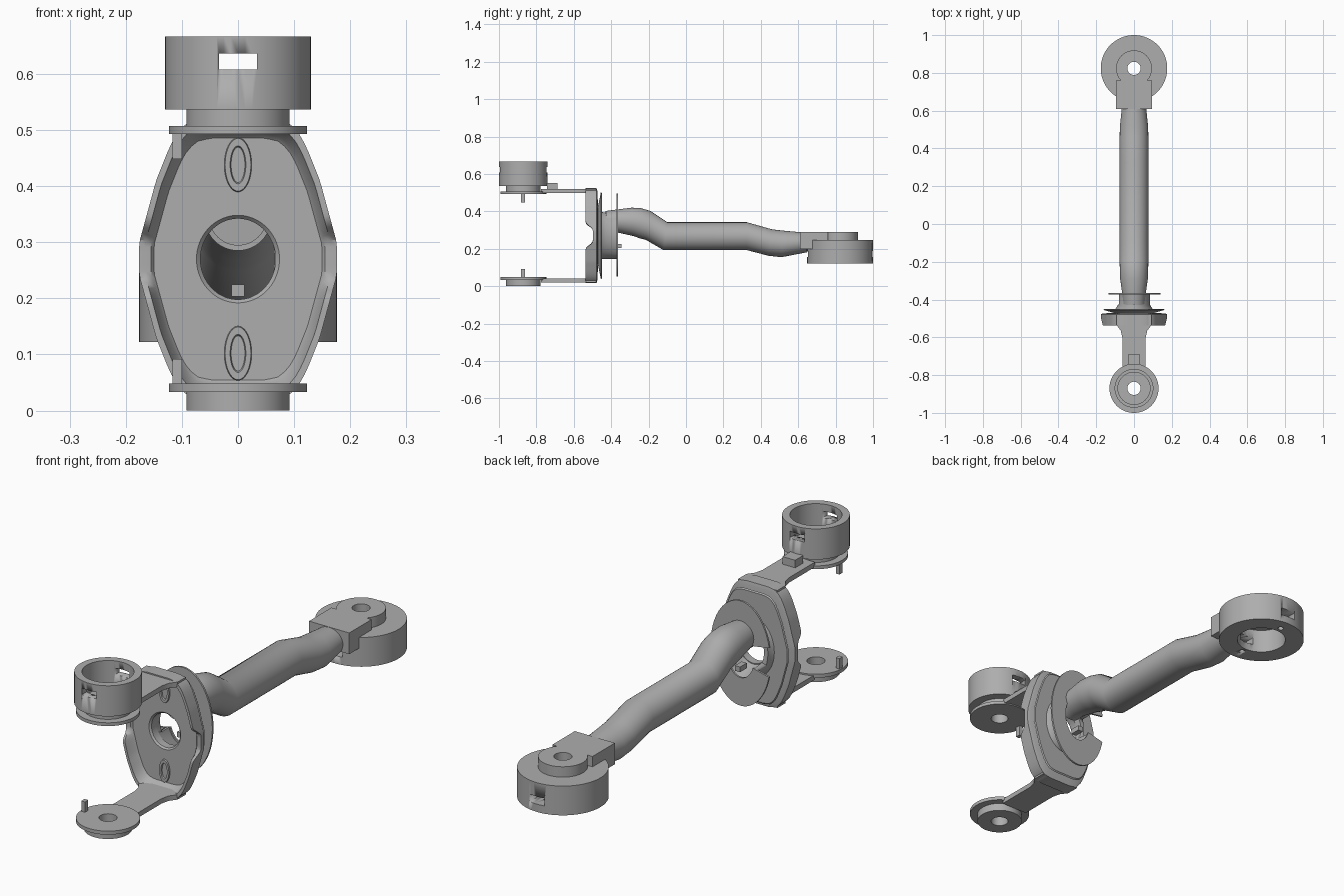
import bpy, bmesh, math
from mathutils import Vector

if "Cube" in bpy.data.objects:
    bpy.data.objects.remove(bpy.data.objects["Cube"])

grey = bpy.data.materials.new("plain grey")
grey.diffuse_color = (0.42, 0.42, 0.42, 1)
grey.use_nodes = True
grey.node_tree.nodes["Principled BSDF"].inputs["Base Color"].default_value = grey.diffuse_color
CZ = 0.27  # height of the yoke centre


def finish(name, bm, angle=35):
    bmesh.ops.recalc_face_normals(bm, faces=bm.faces)
    me = bpy.data.meshes.new(name)
    bm.to_mesh(me)
    bm.free()
    ob = bpy.data.objects.new(name, me)
    bpy.context.collection.objects.link(ob)
    me.materials.append(grey)
    bpy.ops.object.select_all(action='DESELECT')
    bpy.context.view_layer.objects.active = ob
    ob.select_set(True)
    bpy.ops.object.shade_smooth_by_angle(angle=math.radians(angle))
    return ob


def loft(name, rings, closed=False, caps=False, angle=35):
    bm = bmesh.new()
    vs = [[bm.verts.new(p) for p in r] for r in rings]
    n = len(vs[0])
    pairs = list(zip(vs, vs[1:])) + ([(vs[-1], vs[0])] if closed else [])
    for a, b in pairs:
        for i in range(n):
            j = (i + 1) % n
            bm.faces.new((a[i], a[j], b[j], b[i]))
    if caps:
        bm.faces.new(vs[0])
        bm.faces.new(vs[-1])
    return finish(name, bm, angle)


def lathe(name, cy, profile, n=64):
    t = [2 * math.pi * i / n for i in range(n)]
    return loft(name, [[(r * math.cos(a), cy + r * math.sin(a), z) for a in t]
                       for r, z in profile], closed=True)


def prism(name, outline, axis, lo, hi):
    """Extrude a 2D outline along axis 'y' (x,z points) or 'z' (x,y points)."""
    put = (lambda p, d: (p[0], d, p[1])) if axis == 'y' else (lambda p, d: (p[0], p[1], d))
    return loft(name, [[put(p, d) for p in outline] for d in (lo, hi)], caps=True)


def box(name, x0, x1, y0, y1, z0, z1):
    return prism(name, [(x0, y0), (x1, y0), (x1, y1), (x0, y1)], 'z', z0, z1)


def cut(ob, cutter):
    cutter.hide_render = True
    cutter.hide_viewport = True
    cutter.display_type = 'WIRE'
    m = ob.modifiers.new("cut", 'BOOLEAN')
    m.operation = 'DIFFERENCE'
    m.solver = 'EXACT'
    m.object = cutter


# --- Front cup, neck and collar, with window slots
cup = lathe("upper_cup", -0.87, [
    (0.035, 0.493), (0.123, 0.493), (0.123, 0.507), (0.092, 0.507), (0.092, 0.537),
    (0.13, 0.537), (0.13, 0.667), (0.1, 0.667), (0.1, 0.57), (0.085, 0.57),
    (0.085, 0.555), (0.035, 0.555)])
cut(cup, box("cup_slot_cutter", -0.034, 0.034, -1.1, -0.65, 0.608, 0.636))
lathe("lower_collar", -0.87, [(0.035, 0), (0.092, 0), (0.092, 0.033), (0.123, 0.033),
                              (0.123, 0.048), (0.035, 0.048)])

# --- Fork arms and locating pegs, mirrored about the yoke centre
half = [(0.062, -0.775), (0.062, -0.6), (0.07, -0.565), (0.092, -0.535), (0.092, -0.48)]
arm = half + [(-x, y) for x, y in reversed(half)]
for side, s in (("upper", 1), ("lower", -1)):
    prism(side + "_arm", arm, 'z', CZ + s * 0.228, CZ + s * 0.249)
    box(side + "_peg", -0.117, -0.1, -0.882, -0.86, *sorted((CZ + s * 0.178, CZ + s * 0.224)))
box("arm_block", -0.03, 0.03, -0.742, -0.688, 0.515, 0.551)

# --- Yoke: one lofted body with raised rim, dished floor, hole and rear flange
quarter = [(0.176, 0), (0.176, 0.03), (0.165, 0.07), (0.146, 0.14), (0.122, 0.2),
           (0.105, 0.23), (0.085, 0.247), (0.055, 0.254), (0, 0.254)]
right = [(x, -z) for x, z in reversed(quarter[1:])] + quarter
poly = right + [(-x, z) for x, z in reversed(right)][1:-1]
N = 96


def reach(a):
    """Distance from the centre to the outline in direction a."""
    d = Vector((math.cos(a), math.sin(a)))
    best = 0
    for i, p in enumerate(poly):
        p, q = Vector(p), Vector(poly[(i + 1) % len(poly)])
        e = q - p
        den = d.x * e.y - d.y * e.x
        if abs(den) > 1e-9:
            t = (p.x * e.y - p.y * e.x) / den
            u = (p.x * d.y - p.y * d.x) / den
            if t > 0 and -1e-6 <= u <= 1 + 1e-6:
                best = max(best, t)
    return best


ANG = [2 * math.pi * i / N for i in range(N)]
R = [reach(a) for a in ANG]


def rim_y(z):
    k = min(1, max(0, (abs(z) - 0.03) / 0.045))
    return -0.498 - 0.039 * k * k * (3 - 2 * k)


def yoke_ring(scale, y=None):
    return [(r * scale * math.cos(a), rim_y(r * math.sin(a)) if y is None else y,
             CZ + r * scale * math.sin(a)) for a, r in zip(ANG, R)]


def oval(rx, rz, y, cz=CZ, n=N):
    return [(rx * math.cos(2 * math.pi * i / n), y, cz + rz * math.sin(2 * math.pi * i / n))
            for i in range(n)]


loft("yoke", [yoke_ring(1, -0.478), yoke_ring(1), yoke_ring(0.94), yoke_ring(0.88, -0.497),
              yoke_ring(0.85, -0.49), oval(0.074, 0.078, -0.49), oval(0.067, 0.072, -0.483),
              oval(0.067, 0.072, -0.45), yoke_ring(0.9, -0.45), yoke_ring(0.92, -0.455),
              yoke_ring(0.62, -0.47), yoke_ring(0.94, -0.474)], closed=True)

# --- Oval sockets above and below the hole
for name, z in (("upper_socket", 0.438), ("lower_socket", 0.102)):
    loft(name, [oval(0.025, 0.049, -0.488, z, 40), oval(0.023, 0.047, -0.496, z, 40),
                oval(0.014, 0.034, -0.496, z, 40), oval(0.012, 0.031, -0.489, z, 40)], caps=True)

# --- Hub behind the yoke and thin rear shield, both opened on one side
hub = loft("hub", [oval(0.1, 0.126, -0.452), oval(0.086, 0.124, -0.43), oval(0.086, 0.124, -0.37),
                   oval(0.07, 0.108, -0.37), oval(0.067, 0.075, -0.452)], closed=True)
shield = loft("shield", [oval(0.14, 0.222, -0.372, 0.273), oval(0.14, 0.222, -0.364, 0.273),
                         oval(0.065, 0.1, -0.364), oval(0.065, 0.1, -0.372)], closed=True)
wedge = [(0.0, 0.24), (-0.2, 0.19), (-0.2, 0.34), (0.0, 0.31)]
cut(shield, prism("shield_cutter", wedge, 'y', -0.41, -0.3))
cut(hub, prism("hub_cutter", wedge, 'y', -0.425, -0.3))
box("shield_tab", -0.012, 0.012, -0.39, -0.345, 0.203, 0.225)

# --- Bent pipe: each ring spans a top point and a bottom point, with a half width
stations = [((-0.29, 0.40), (-0.28, 0.285), 0.058), ((-0.43, 0.39), (-0.41, 0.295), 0.05),
            ((-0.43, 0.402), (-0.41, 0.285), 0.059), ((-0.37, 0.41), (-0.37, 0.288), 0.062),
            ((-0.29, 0.42), (-0.28, 0.268), 0.074), ((-0.24, 0.417), (-0.25, 0.257), 0.075),
            ((-0.19, 0.402), (-0.215, 0.248), 0.076), ((-0.10, 0.342), (-0.12, 0.193), 0.076),
            ((0.325, 0.342), (0.325, 0.193), 0.076), ((0.46, 0.304), (0.44, 0.163), 0.076),
            ((0.52, 0.297), (0.51, 0.155), 0.075), ((0.62, 0.288), (0.65, 0.182), 0.062)]
rings = []
for t, b, w in stations:
    mid, up = (Vector(t) + Vector(b)) / 2, (Vector(t) - Vector(b)) / 2
    rings.append([(w * math.cos(2 * math.pi * i / 48), *(mid + up * math.sin(2 * math.pi * i / 48)))
                  for i in range(48)])
loft("bent_pipe", rings, caps=True, angle=40)

# --- Rear ring with boss, slots and screw holes
rear = lathe("rear_ring", 0.824, [
    (0.035, 0.29), (0.095, 0.29), (0.095, 0.246), (0.176, 0.246), (0.176, 0.122),
    (0.1, 0.122), (0.1, 0.225), (0.035, 0.225)], n=80)
cut(rear, box("ring_slot_cutter", -0.034, 0.034, 0.6, 1.1, 0.155, 0.187))
for s in (-1, 1):
    hole = [(0.012 * math.cos(i * math.pi / 8), 0.824 + s * 0.125 + 0.012 * math.sin(i * math.pi / 8))
            for i in range(16)]
    cut(rear, prism("screw_hole_cutter", hole, 'z', 0.1, 0.148))
box("pipe_clamp", -0.094, 0.094, 0.61, 0.68, 0.2, 0.29)
box("clamp_plate", -0.094, 0.094, 0.66, 0.76, 0.235, 0.29)
